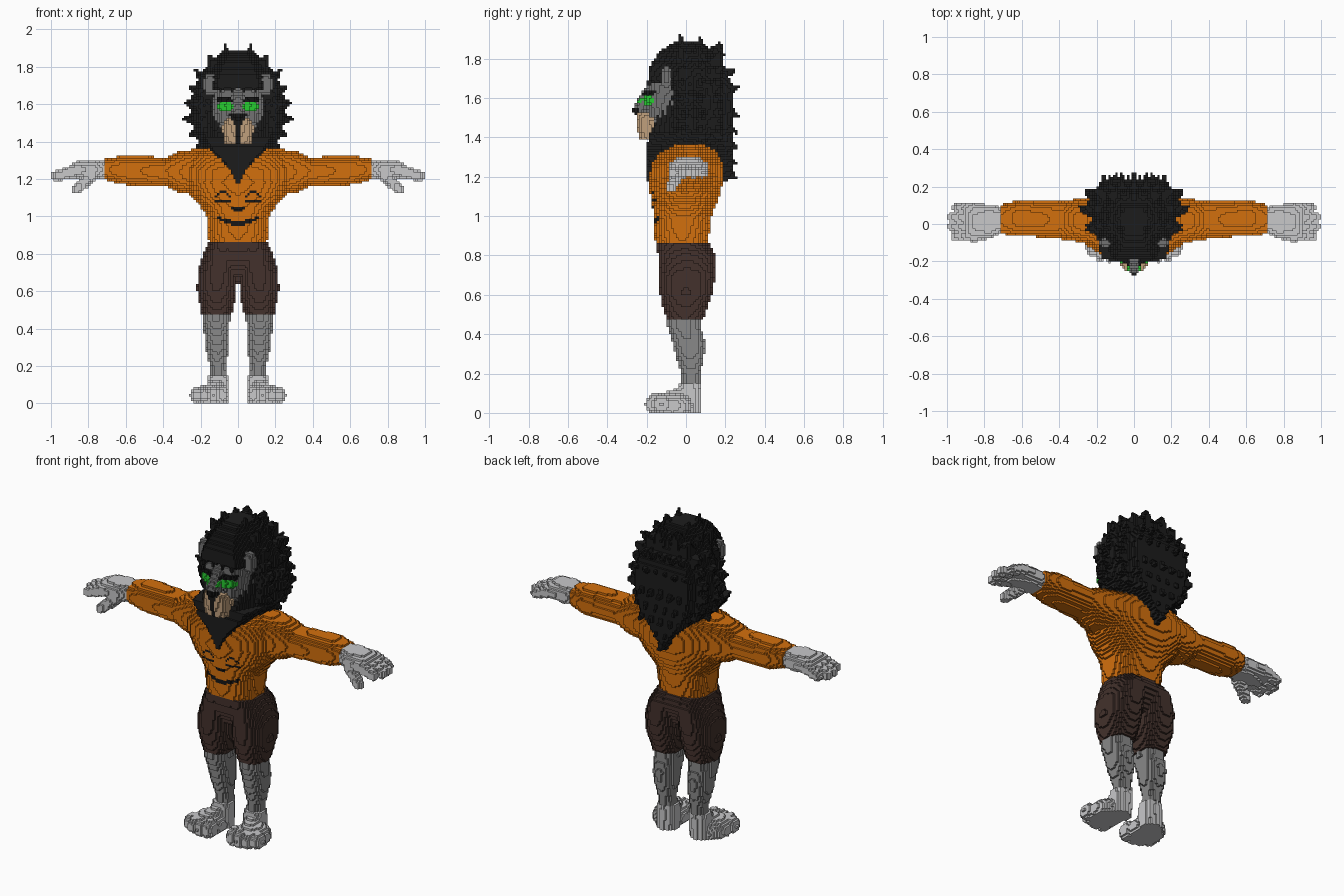
import bpy, math, random
from mathutils import Vector

if "Cube" in bpy.data.objects:
    bpy.data.objects.remove(bpy.data.objects["Cube"])

random.seed(4)
H = 0.0125          # size of one cube
cells = {}          # (i, j, k) -> (part, colour)

COLOURS = {
    "orange": (0.65, 0.16, 0.004), "brown": (0.056, 0.031, 0.025),
    "leg grey": (0.25, 0.25, 0.25), "light grey": (0.58, 0.58, 0.59),
    "face grey": (0.17, 0.17, 0.17), "tan": (0.53, 0.35, 0.2),
    "green": (0.02, 0.6, 0.03), "mane black": (0.012, 0.012, 0.012),
    "ink black": (0.008, 0.008, 0.008),
}
mats = {}
for n, c in COLOURS.items():
    mats[n] = bpy.data.materials.new(n)
    mats[n].diffuse_color = (*c, 1)


def fill(part, colour, lo, hi, test):
    """Set every cube of the +x half whose centre passes the test, and its mirror."""
    a = [math.floor(v / H) for v in lo]
    b = [math.ceil(v / H) for v in hi]
    for i in range(max(a[0], 0), b[0] + 1):
        for j in range(a[1], b[1] + 1):
            for k in range(max(a[2], 0), b[2] + 1):
                if test((i + .5) * H, (j + .5) * H, (k + .5) * H):
                    cells[i, j, k] = cells[-1 - i, j, k] = (part, colour)


def at(rows, t):
    """Interpolate a table of stations."""
    for p, q in zip(rows, rows[1:]):
        if p[0] <= t <= q[0]:
            f = (t - p[0]) / (q[0] - p[0])
            return [u + (v - u) * f for u, v in zip(p[1:], q[1:])]


def loft(part, colour, rows, along="z", e=2.3):
    """Rows: position, centre, radius, centre, radius. (x, y along z; y, z along x)"""
    def test(x, y, z):
        t, u, v = (z, x, y) if along == "z" else (x, y, z)
        s = at(rows, t)
        return s and abs((u - s[0]) / s[1]) ** e + abs((v - s[2]) / s[3]) ** e <= 1
    t0, t1 = rows[0][0], rows[-1][0]
    u0, u1 = min(r[1] - r[2] for r in rows), max(r[1] + r[2] for r in rows)
    v0, v1 = min(r[3] - r[4] for r in rows), max(r[3] + r[4] for r in rows)
    if along == "z":
        fill(part, colour, (u0, v0, t0), (u1, v1, t1), test)
    else:
        fill(part, colour, (t0, u0, v0), (t1, u1, v1), test)


def ball(part, colour, c, r):
    fill(part, colour, [p - q for p, q in zip(c, r)], [p + q for p, q in zip(c, r)],
         lambda x, y, z: ((x - c[0]) / r[0]) ** 2 + ((y - c[1]) / r[1]) ** 2
         + ((z - c[2]) / r[2]) ** 2 <= 1)


def taper(part, colour, a, b, ra, rb):
    """Round bar from a to b with changing radius."""
    a, b = Vector(a), Vector(b)
    d = b - a
    dd = d.length_squared

    def test(x, y, z):
        p = Vector((x, y, z)) - a
        f = min(1, max(0, p.dot(d) / dd))
        return (p - d * f).length <= ra + (rb - ra) * f
    r = max(ra, rb)
    fill(part, colour, [min(p, q) - r for p, q in zip(a, b)],
         [max(p, q) + r for p, q in zip(a, b)], test)


def paint(part, colour, x1, z0, z1, test, proud=0):
    """Colour the frontmost cubes that pass test(|x|, z)."""
    for i in range(int(x1 / H) + 1):
        for k in range(int(z0 / H), int(z1 / H) + 1):
            if test((i + .5) * H, (k + .5) * H):
                j = next((j for j in range(-30, 10) if (i, j, k) in cells), None)
                if j is not None:
                    for s in range(proud + 1):
                        cells[i, j - s, k] = cells[-1 - i, j - s, k] = (part, colour)


# legs, feet and toes
loft("legs", "leg grey", [(.15, .105, .047, .025, .047), (.2, .107, .045, .025, .047),
     (.3, .113, .062, .02, .074), (.36, .115, .065, .014, .083),
     (.44, .115, .072, -.01, .085), (.5, .115, .072, -.012, .085)])
loft("feet", "light grey", [(0, .112, .06, .01, .06), (.1, .108, .058, .01, .06),
     (.155, .105, .055, .015, .054)])
ball("feet", "light grey", (.145, -.07, .035), (.095, .11, .07))
taper("feet", "light grey", (.108, .0, .09), (.14, -.1, .06), .05, .045)
for n, (x, y) in enumerate([(.083, -.15), (.13, -.155), (.178, -.15), (.222, -.125)]):
    ball("feet", "light grey", (x, y, .045), (.035, .052, .055 - .004 * n))

# shorts
loft("shorts", "brown", [(.475, .115, .078, -.005, .095), (.52, .112, .09, -.005, .11),
     (.6, .114, .106, 0, .132), (.7, .11, .107, .006, .145), (.8, .09, .095, .006, .147),
     (.86, .075, .08, -.02, .135)])
loft("shorts", "brown", [(.68, 0, .12, 0, .09), (.76, 0, .185, 0, .132),
     (.8, 0, .178, .004, .146), (.862, 0, .157, -.018, .137)], e=2.6)

# shirt with sleeves
loft("shirt", "orange", [(.862, 0, .155, -.022, .133), (1, 0, .168, -.018, .148),
     (1.05, 0, .2, -.01, .16), (1.1, 0, .245, -.005, .175), (1.18, 0, .295, .002, .188),
     (1.25, 0, .31, .005, .185), (1.32, 0, .28, .01, .16), (1.36, 0, .2, .02, .11)])
loft("shirt", "orange", [(.1, .02, .12, 1.25, .1), (.22, .02, .13, 1.24, .122),
     (.32, .02, .112, 1.238, .108), (.39, .02, .1, 1.24, .073), (.5, .025, .095, 1.243, .08),
     (.62, .03, .095, 1.248, .078), (.712, .025, .078, 1.252, .055)], "x")

# hands
loft("hands", "light grey", [(.712, .02, .07, 1.25, .05), (.77, .015, .09, 1.25, .055),
     (.86, .01, .1, 1.25, .045), (.9, .01, .098, 1.242, .036)], "x")
for y, tip in [(-.064, .955), (-.014, .974), (.036, .974), (.084, .945)]:
    taper("hands", "light grey", (.86, y, 1.25), (tip, y, 1.218), .03, .026)
taper("hands", "light grey", (.79, -.045, 1.21), (.862, -.075, 1.148), .034, .027)

# mane: z, half width, front y, back y
mane = [(1.18, .015, -.195, .215), (1.25, .06, -.2, .235), (1.3, .11, -.195, .238),
        (1.36, .18, -.195, .238), (1.42, .23, -.19, .235), (1.45, .24, -.165, .235),
        (1.55, .26, -.13, .24), (1.665, .245, -.09, .235), (1.685, .24, -.19, .23),
        (1.76, .205, -.185, .19), (1.84, .14, -.13, .13), (1.885, .08, -.06, .08)]


def in_mane(x, y, z):
    s = at(mane, z)
    if not s:
        return False
    w, f, b = s
    t = (y - f) / (b - f)
    g = at([(0, .75 if z < 1.42 else .48), (.62, 1), (1, .66)], t)
    return bool(g) and x <= w * g[0]


fill("mane", "mane black", (0, -.21, 1.18), (.3, .25, 1.89), in_mane)

# side and top tufts
for x, z in [(.07, 1.918), (.16, 1.865), (.235, 1.785), (.27, 1.70), (.295, 1.61),
             (.295, 1.52), (.27, 1.43), (.225, 1.37)]:
    for y, s in [(-.02, .88), (.085, 1), (.18, .9)]:
        s = s if z < 1.85 else (1, .99, .9)[(-.02, .085, .18).index(y)]
        tip = (x * s, y + random.uniform(-.015, .015), 1.58 + (z - 1.58) * s)
        taper("mane", "mane black", (x * .66, y * .8, 1.57 + (z - 1.58) * .72), tip, .055, .004)
# back tufts pointing out and down
for n, z in enumerate([1.24, 1.31, 1.39, 1.47, 1.55, 1.63, 1.71, 1.79]):
    w, f, b = at(mane, z)
    for m in range(4):
        x = (m + .5 * (n % 2)) * .065
        if x < w * .75:
            y = b + .03 + random.uniform(-.012, .006)
            lift = .03 if z > 1.6 else -.05
            taper("mane", "mane black", (x * .95, b - .05, z), (x, y, z + lift), .042, .004)
# fringe above the face
for x in (.025, .075):
    taper("mane", "mane black", (x, -.14, 1.75), (x * 1.3, -.195, 1.665), .04, .006)

# head, ears, muzzle
ball("head", "face grey", (0, -.06, 1.56), (.145, .143, .19))
loft("head", "face grey", [(1.5, 0, .12, -.1, .095), (1.6, 0, .125, -.1, .1),
     (1.67, 0, .12, -.1, .09)], e=3)
ball("ears", "face grey", (.15, -.1, 1.705), (.04, .03, .06))
loft("muzzle", "tan", [(1.388, 0, .068, -.17, .065), (1.41, 0, .08, -.17, .072),
     (1.48, 0, .082, -.17, .08), (1.525, 0, .065, -.175, .083)], e=2.6)
taper("head", "face grey", (0, -.175, 1.63), (0, -.238, 1.542), .04, .034)

# face details
paint("nose", "ink black", .04, 1.4, 1.55,
      lambda x, z: x < max(.012, .04 * (z - 1.46) / .07) and z < 1.545)
paint("eyes", "green", .115, 1.56, 1.61,
      lambda x, z: ((x - .068) / .042) ** 2 + ((z - 1.588) / .03) ** 2 <= 1, 1)
paint("brows", "ink black", .12, 1.59, 1.65,
      lambda x, z: .03 < x < .115 and abs(z - 1.617 - .012 * math.sin((x - .03) * 37)) < .011, 1)

# smiling face on the shirt
paint("shirt_print", "ink black", .12, .94, 1.01,
      lambda x, z: x < .112 and .952 + 2.9 * x * x < z < .978 + 2 * x * x)
paint("shirt_print", "ink black", .04, 1.02, 1.06,
      lambda x, z: x < .03 * (z - 1.01) / .03 and 1.025 < z < 1.055)
paint("shirt_print", "ink black", .13, 1.07, 1.14,
      lambda x, z: .04 < x < .122 and (abs(z - 1.128 + 14 * (x - .08) ** 2) < .0065
                                       or abs(z - 1.086) < .0063))

# turn the cubes of each part into a mesh of visible faces
SIDES = {(1, 0, 0): [(1, 0, 0), (1, 1, 0), (1, 1, 1), (1, 0, 1)],
         (-1, 0, 0): [(0, 0, 0), (0, 0, 1), (0, 1, 1), (0, 1, 0)],
         (0, 1, 0): [(0, 1, 0), (0, 1, 1), (1, 1, 1), (1, 1, 0)],
         (0, -1, 0): [(0, 0, 0), (1, 0, 0), (1, 0, 1), (0, 0, 1)],
         (0, 0, 1): [(0, 0, 1), (1, 0, 1), (1, 1, 1), (0, 1, 1)],
         (0, 0, -1): [(0, 0, 0), (0, 1, 0), (1, 1, 0), (1, 0, 0)]}
parts = {}
for (i, j, k), (part, colour) in cells.items():
    verts, faces, _ = parts.setdefault(part, ({}, [], colour))
    for (a, b, c), corners in SIDES.items():
        if (i + a, j + b, k + c) not in cells:
            faces.append([verts.setdefault((i + p, j + q, k + r), len(verts))
                          for p, q, r in corners])
for part, (verts, faces, colour) in parts.items():
    me = bpy.data.meshes.new(part)
    me.from_pydata([(x * H, y * H, z * H) for x, y, z in verts], [], faces)
    me.materials.append(mats[colour])
    bpy.context.collection.objects.link(bpy.data.objects.new(part, me))

for m in bpy.data.materials:
    if m.users and not m.is_grease_pencil:
        m.use_nodes = True
        m.node_tree.nodes["Principled BSDF"].inputs["Base Color"].default_value = m.diffuse_color
